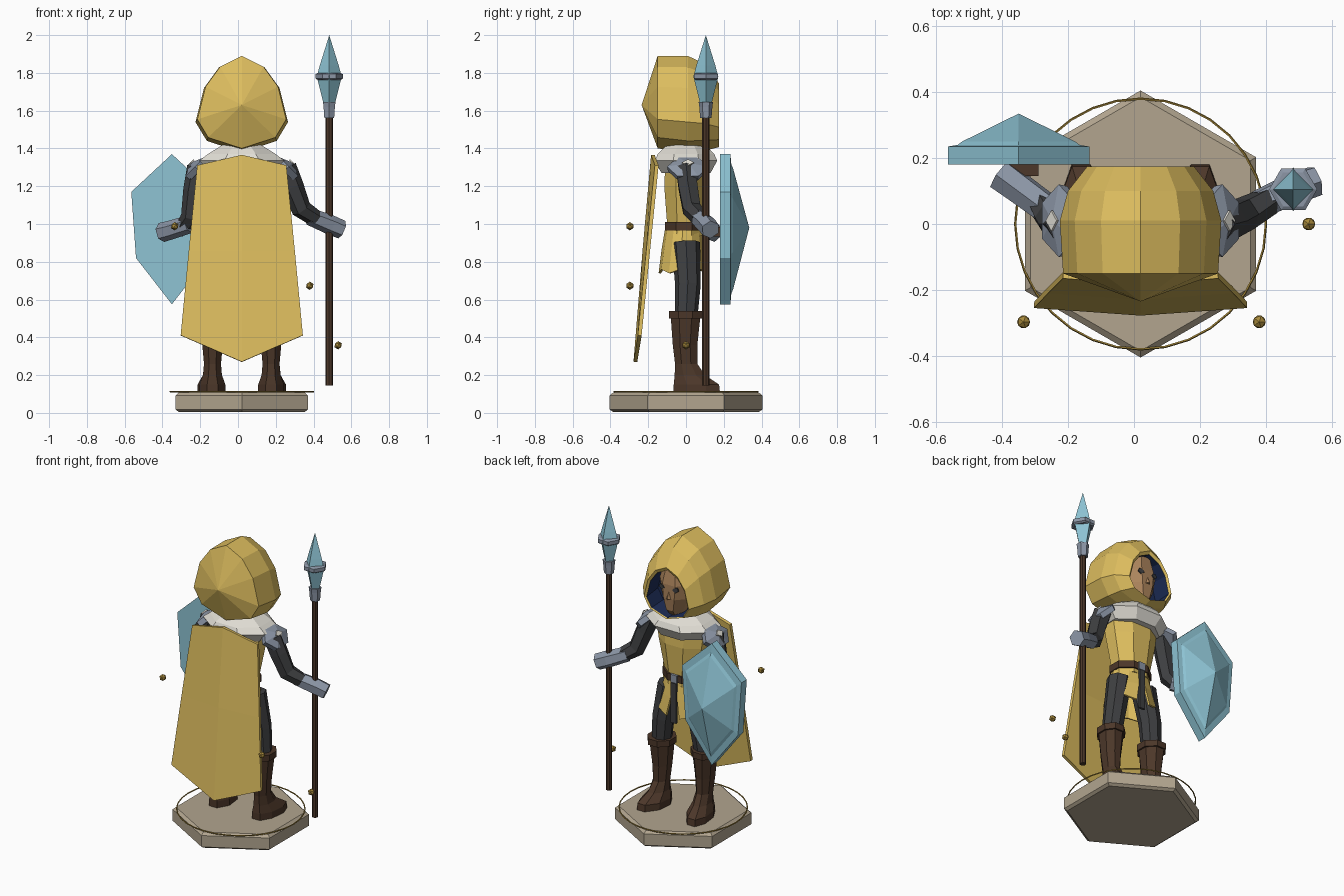
import bpy, bmesh, math
from mathutils import Vector

if "Cube" in bpy.data.objects:
    bpy.data.objects.remove(bpy.data.objects["Cube"])

CX = 0.02  # middle of the figure


def material(name, rgb):
    lin = [(c / 255 / 12.92) if c < 11 else ((c / 255 + 0.055) / 1.055) ** 2.4 for c in rgb]
    m = bpy.data.materials.new(name)
    m.use_nodes = True
    m.diffuse_color = (*lin, 1)
    m.node_tree.nodes["Principled BSDF"].inputs["Base Color"].default_value = (*lin, 1)
    return m


GOLD = material("gold cloth", (222, 190, 95))
BLUE = material("pale blue crystal", (142, 196, 212))
STONE = material("stone", (178, 165, 143))
LEATHER = material("brown leather", (76, 55, 41))
CHARCOAL = material("charcoal cloth", (62, 63, 65))
STEEL = material("steel", (140, 150, 166))
IVORY = material("ivory", (226, 223, 214))
NAVY = material("navy lining", (30, 46, 88))
SKIN = material("tan skin", (172, 132, 92))
BRASS = material("brass", (168, 138, 60))


def finish(name, bm, *mats):
    bmesh.ops.recalc_face_normals(bm, faces=bm.faces)
    me = bpy.data.meshes.new(name)
    bm.to_mesh(me)
    bm.free()
    ob = bpy.data.objects.new(name, me)
    bpy.context.scene.collection.objects.link(ob)
    for m in mats:
        me.materials.append(m)
    return ob


def loft(name, rings, *mats, closed=True, caps=True, rows=()):
    """Skin a list of rings; a ring with one point is an apex."""
    bm = bmesh.new()
    loops = [[bm.verts.new(p) for p in ring] for ring in rings]
    for r, (a, b) in enumerate(zip(loops, loops[1:])):
        n = max(len(a), len(b))
        for i in range(n if closed else n - 1):
            j = (i + 1) % n
            if len(a) == 1:
                vs = (a[0], b[i], b[j])
            elif len(b) == 1:
                vs = (a[i], a[j], b[0])
            else:
                vs = (a[i], a[j], b[j], b[i])
            bm.faces.new(vs).material_index = 1 if r in rows else 0
    if caps:
        for r, loop in ((0, loops[0]), (len(loops) - 2, loops[-1])):
            if len(loop) > 2:
                bm.faces.new(loop).material_index = 1 if r in rows else 0
    return finish(name, bm, *mats)


def ellipse(x, y, z, rx, ry, n=8, turn=0.5):
    k = 1 / math.cos(math.pi / n) if turn else 1
    angles = [2 * math.pi * (i + turn) / n for i in range(n)]
    return [(x + rx * k * math.cos(a), y + ry * k * math.sin(a), z) for a in angles]


def limb(name, path, mat, n=6):
    """Tapered tube along points (x, y, z, radius)."""
    pts = [Vector(p[:3]) for p in path]
    rings = []
    for i, p in enumerate(pts):
        d = (pts[min(i + 1, len(pts) - 1)] - pts[max(i - 1, 0)]).normalized()
        u = d.cross(Vector((0, 1, 0.01))).normalized()
        v = d.cross(u)
        r = path[i][3]
        rings.append([p + r * (u * math.cos(t) + v * math.sin(t))
                      for t in (2 * math.pi * k / n for k in range(n))])
    return loft(name, rings, mat)


def box(name, centre, size, mat):
    x, y, z = centre
    w, d, h = (s / 2 for s in size)
    return loft(name, [ellipse(x, y, z + s * h, w, d, 4) for s in (-1, 1)], mat)


# Hexagonal stand and thin ring
hexagon = [(r, z) for r, z in ((0.385, 0.005), (0.405, 0.018), (0.405, 0.092), (0.385, 0.108))]
loft("stand", [[(y + CX, x, z) for x, y, z in ellipse(0, 0, z, r, r, 6, 0)] for r, z in hexagon], STONE)
bpy.ops.mesh.primitive_torus_add(location=(CX, 0, 0.113), major_radius=0.38, minor_radius=0.004,
                                 major_segments=32, minor_segments=5)
bpy.context.object.name = "stand_ring"
bpy.context.object.data.materials.append(BRASS)

# Boots and legs: height, back, front, half width
BOOT = [(0.108, -0.065, 0.18, 0.068), (0.15, -0.065, 0.175, 0.068), (0.2, -0.06, 0.1, 0.05),
        (0.26, -0.058, 0.06, 0.045), (0.36, -0.07, 0.06, 0.054), (0.5, -0.08, 0.075, 0.068),
        (0.5, -0.09, 0.085, 0.078), (0.54, -0.09, 0.085, 0.08)]
for side, word in ((-1, "right"), (1, "left")):
    x = CX + side * 0.155
    rings = [ellipse(x, (b + f) / 2, z, w, (f - b) / 2) for z, b, f, w in BOOT]
    rings = [[(px + side * 0.2 * max(py - 0.05, 0), py, pz) for px, py, pz in r] for r in rings]
    loft(word + "_boot", rings, LEATHER)
    limb(word + "_leg", [(x, 0, 0.5, 0.06), (x - side * 0.02, 0.01, 0.68, 0.068),
                         (x - side * 0.06, 0, 0.9, 0.075)], CHARCOAL, 8)

# Tunic, split skirt and belt
TUNIC = [(0.94, 0.12, 0.095), (1.0, 0.115, 0.09), (1.2, 0.155, 0.105), (1.31, 0.17, 0.1), (1.38, 0.08, 0.07)]
loft("tunic", [ellipse(CX, -0.01, z, rx, ry) for z, rx, ry in TUNIC], GOLD)
skirt = []
for z, rx, ry, gap in ((0.98, 0.12, 0.095, 2), (0.86, 0.15, 0.115, 9), (0.74, 0.175, 0.13, 16)):
    angles = [math.radians(90 + gap + (360 - 2 * gap) * i / 12) for i in range(13)]
    skirt.append([(CX + rx * math.cos(a), -0.015 + ry * math.sin(a),
                   z + (0.02 * (i % 2) if z < 0.8 else 0)) for i, a in enumerate(angles)])
ob = loft("skirt", skirt, GOLD, closed=False, caps=False)
ob.modifiers.new("thickness", 'SOLIDIFY').thickness = 0.012
box("front_strap", (CX, 0.095, 0.83), (0.04, 0.015, 0.26), CHARCOAL)
loft("belt", [ellipse(CX, -0.01, z, 0.127, 0.102) for z in (0.965, 1.01)], LEATHER)
box("buckle", (CX, 0.094, 0.988), (0.045, 0.015, 0.05), STEEL)

# Collar, shoulder plates with small gems
COLLAR = [(1.27, 0.17, 0.13), (1.335, 0.225, 0.165), (1.37, 0.18, 0.15), (1.42, 0.1, 0.1)]
loft("collar", [ellipse(CX, 0, z, rx, ry) for z, rx, ry in COLLAR], IVORY)
for side, word in ((-1, "right"), (1, "left")):
    c = Vector((CX + side * 0.245, 0.01, 1.3))
    u, v, n = Vector((0, 0.105, 0)), Vector((side * 0.055, 0, -0.055)), Vector((side * 0.7, 0, 0.7))

    def plate(scale, lift):
        return [c + n * lift + scale * (u * math.cos(t) + v * math.sin(t))
                for t in (math.pi * k / 3 for k in range(6))]
    loft(word + "_shoulder_plate", [plate(1, -0.03), plate(1.05, 0.005), [c + n * 0.035]], STEEL)
    gem = [c + n * 0.03 + 0.3 * q for q in (u, v, -u, -v)]
    loft(word + "_shoulder_gem", [gem, [p + n * 0.008 for p in gem]], IVORY)

# Arms and gauntlets
limb("left_sleeve", [(0.25, 0, 1.3, 0.06), (0.29, 0.01, 1.2, 0.058), (0.335, 0.03, 1.08, 0.054),
                     (0.41, 0.07, 1.03, 0.045)], CHARCOAL)
limb("left_gauntlet", [(0.38, 0.06, 1.04, 0.046), (0.49, 0.11, 0.995, 0.052), (0.55, 0.13, 0.97, 0.05)], STEEL)
limb("right_sleeve", [(-0.21, 0, 1.3, 0.06), (-0.235, 0, 1.18, 0.055), (-0.25, 0.02, 1.04, 0.052),
                      (-0.28, 0.06, 0.99, 0.045)], CHARCOAL)
limb("right_gauntlet", [(-0.255, 0.04, 1.0, 0.048), (-0.35, 0.11, 0.97, 0.05), (-0.405, 0.15, 0.955, 0.052)], STEEL)
box("shield_strap", (-0.335, 0.165, 0.96), (0.09, 0.04, 0.05), LEATHER)

# Hood with inner lining
HALF = [(0, 1.89), (0.12, 1.83), (0.2, 1.72), (0.245, 1.54), (0.185, 1.44), (0, 1.38)]
OUTLINE = HALF + [(-x, z) for x, z in HALF[-2:0:-1]]


def hood_ring(y, s, pivot=1.46):
    return [(CX + x * s, y, pivot + (z - pivot) * s) for x, z in OUTLINE]


loft("hood", [[(CX, -0.235, 1.63)], hood_ring(-0.15, 0.96, 1.89), hood_ring(0.01, 1),
              hood_ring(0.1, 0.9), hood_ring(0.175, 0.66), hood_ring(0.165, 0.61),
              hood_ring(0.03, 0.66)], GOLD, NAVY, rows=(5,))

# Head, nose and eyes
HEAD = [(1.41, 0.04, 0.07), (1.45, 0.06, 0.1), (1.53, 0.095, 0.11), (1.62, 0.11, 0.11), (1.72, 0.08, 0.09)]
loft("head", [ellipse(CX, 0.04, z, rx, ry) for z, rx, ry in HEAD], SKIN)
loft("nose", [ellipse(CX, 0.145, 1.53, 0.02, 0.022, 4, 0), [(CX, 0.14, 1.6)]], SKIN)
for side, word in ((-1, "right"), (1, "left")):
    x = CX + side * 0.05
    eye = [(x - 0.02, 1.595), (x, 1.58), (x + 0.02, 1.595), (x + side * 0.012, 1.615), (x - side * 0.012, 1.608)]
    eye = sorted(eye, key=lambda p: math.atan2(p[1] - 1.597, p[0] - x))
    loft(word + "_eye", [[(px, y - abs(px - CX) * 0.15, pz) for px, pz in eye] for y in (0.153, 0.161)], CHARCOAL)

# Cape: height, half width, side y, middle y, middle drop
cape = []
for z, w, ys, ym, dz in ((1.31, 0.235, -0.155, -0.175, 0.055), (0.86, 0.28, -0.2, -0.22, 0), (0.41, 0.323, -0.245, -0.268, -0.14)):
    cape.append([(CX - w, ys, z), (CX, ym, z + dz), (CX + w, ys, z)])
ob = loft("cape", cape, GOLD, closed=False, caps=False)
ob.modifiers.new("thickness", 'SOLIDIFY').thickness = 0.02
ob.modifiers["thickness"].offset = 0

# Faceted shield
SHIELD = [(0, 1.37), (0.215, 1.17), (0.19, 0.82), (0, 0.575), (-0.19, 0.82), (-0.215, 1.17)]


def shield_ring(y, s):
    return [(-0.35 + x * s, y, 0.98 + (z - 0.98) * s) for x, z in SHIELD]


loft("shield", [shield_ring(0.18, 1), shield_ring(0.235, 1), shield_ring(0.24, 0.86),
                shield_ring(0.25, 0.8), [(-0.35, 0.335, 0.98)]], BLUE)

# Spear
SX, SY = 0.483, 0.105
limb("spear_shaft", [(SX, SY, 0.145, 0.019), (SX, SY, 1.58, 0.019)], LEATHER, 8)
loft("spear_socket", [ellipse(SX, SY, z, r, r, 6) for z, r in ((1.56, 0.026), (1.62, 0.03), (1.645, 0.033))], STEEL)
TIP = ((1.62, 0.026), (1.78, 0.066), (1.84, 0.05))
loft("spear_tip", [ellipse(SX, SY, z, r, r, 4, 0) for z, r in TIP] + [[(SX, SY, 2.0)]], BLUE)
loft("spear_guard", [ellipse(SX, SY, z, r, r, 6, 0) for z, r in
                     ((1.762, 0.06), (1.77, 0.073), (1.793, 0.073), (1.8, 0.06))], STEEL)

# Floating beads
for i, spot in enumerate(((-0.335, -0.297, 0.988), (0.38, -0.297, 0.673), (0.53, 0, 0.358))):
    bm = bmesh.new()
    bmesh.ops.create_icosphere(bm, subdivisions=1, radius=0.022)
    finish("bead_%d" % (i + 1), bm, BRASS).location = spot
